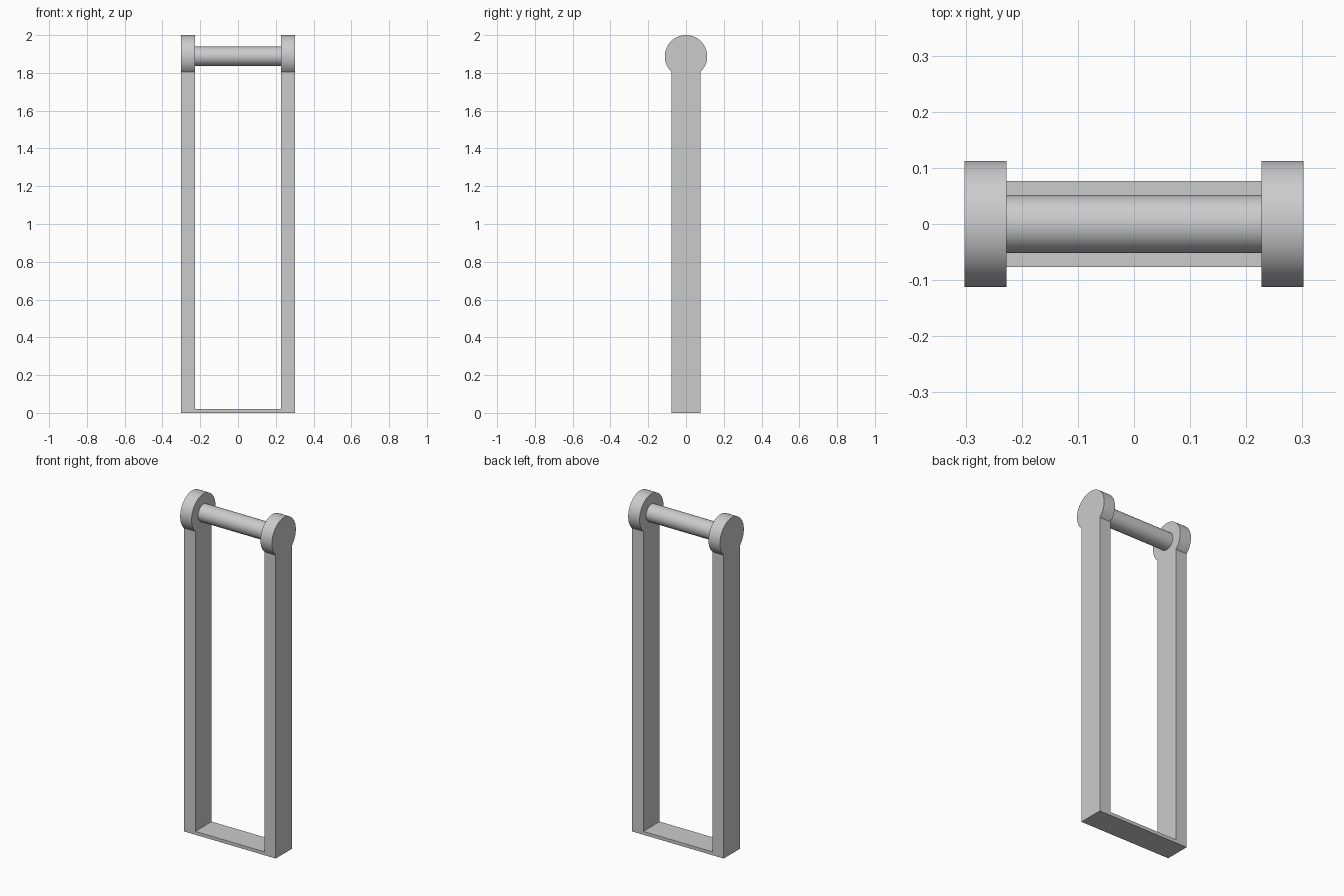
import bpy, bmesh, math

if "Cube" in bpy.data.objects:
    bpy.data.objects.remove(bpy.data.objects["Cube"])

OUTER, INNER = 0.302, 0.227      # side frame x extents
HALF_Y = 0.0765                  # half depth of the straps
R, ROD_R = 0.1125, 0.0515        # end disc and rod radii
ZC = 2.0 - R                     # axle height
BASE_T = 0.02


def finish(name, bm, smooth=False):
    bmesh.ops.recalc_face_normals(bm, faces=bm.faces[:])
    me = bpy.data.meshes.new(name)
    bm.to_mesh(me)
    bm.free()
    ob = bpy.data.objects.new(name, me)
    bpy.context.collection.objects.link(ob)
    if smooth:
        bpy.ops.object.select_all(action='DESELECT')
        ob.select_set(True)
        bpy.context.view_layer.objects.active = ob
        bpy.ops.object.shade_smooth_by_angle(angle=math.radians(25))
    return ob


def prism(name, outline, x0, x1, smooth=False):
    """Extrude a (y, z) outline along x."""
    bm = bmesh.new()
    face = bm.faces.new([bm.verts.new((x0, y, z)) for y, z in outline])
    ext = bmesh.ops.extrude_face_region(bm, geom=[face])
    moved = [g for g in ext['geom'] if isinstance(g, bmesh.types.BMVert)]
    bmesh.ops.translate(bm, verts=moved, vec=(x1 - x0, 0, 0))
    return finish(name, bm, smooth)


def arc(radius, a0, a1, n):
    return [(radius * math.cos(a0 + (a1 - a0) * i / n),
             ZC + radius * math.sin(a0 + (a1 - a0) * i / n)) for i in range(n + 1)]


# Side straps with a round head, keyhole outline
a = math.acos(HALF_Y / R)
side = [(-HALF_Y, 0), (HALF_Y, 0)] + arc(R, -a, math.pi + a, 64)
prism("right_side_strap", side, INNER, OUTER, True)
prism("left_side_strap", side, -OUTER, -INNER, True)

# Hanging rod between the heads
prism("cross_rod", arc(ROD_R, 0, 2 * math.pi, 48)[:-1], -INNER, INNER, True)

# Thin base plate
prism("base_plate", [(-HALF_Y, 0), (HALF_Y, 0), (HALF_Y, BASE_T), (-HALF_Y, BASE_T)],
      -INNER, INNER)
